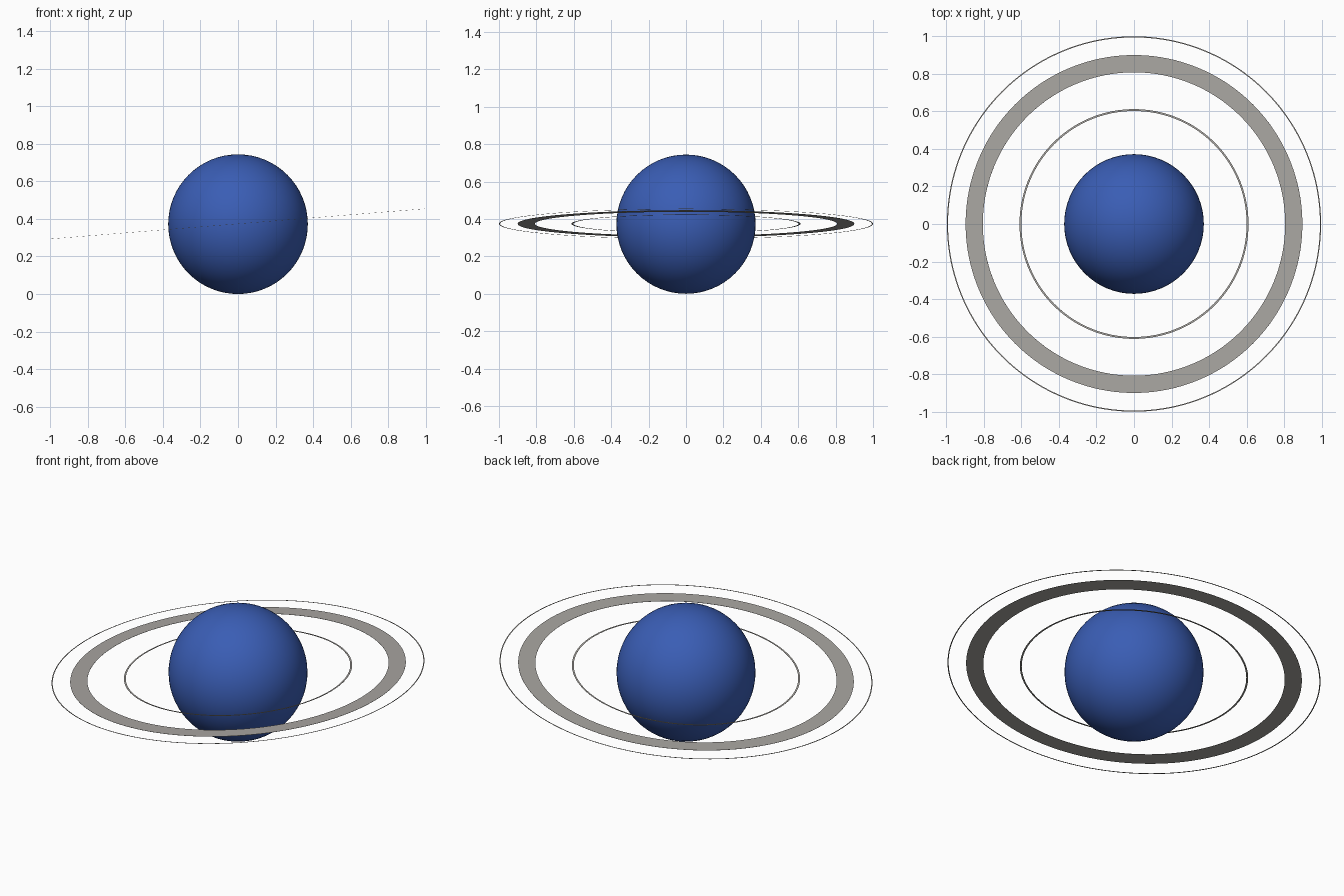
import bpy, bmesh, math
from mathutils import Matrix

if "Cube" in bpy.data.objects:
    bpy.data.objects.remove(bpy.data.objects["Cube"])

CENTRE_Z = 0.374
TILT = math.radians(-4.6)   # rings rise towards +x


def material(name, rgb):
    m = bpy.data.materials.new(name)
    m.diffuse_color = (*rgb, 1.0)
    m.use_nodes = True
    m.node_tree.nodes["Principled BSDF"].inputs["Base Color"].default_value = m.diffuse_color
    return m


blue = material("planet_blue", (0.042, 0.11, 0.46))
grey = material("ring_grey", (0.40, 0.385, 0.36))

# Planet
bpy.ops.mesh.primitive_uv_sphere_add(segments=64, ring_count=32, radius=0.372,
                                     location=(0, 0, 0.372))
planet = bpy.context.object
planet.name = "planet"
planet.data.materials.append(blue)
bpy.ops.object.shade_smooth()


# Flat ring: a thin rectangular section swept around the tilted axis
def ring(name, inner, outer, thick=0.0008, segments=160):
    bm = bmesh.new()
    h = thick / 2
    section = [(inner, -h), (outer, -h), (outer, h), (inner, h)]
    loops = []
    for i in range(segments):
        a = 2 * math.pi * i / segments
        loops.append([bm.verts.new((r * math.cos(a), r * math.sin(a), z))
                      for r, z in section])
    for i in range(segments):
        a, b = loops[i], loops[(i + 1) % segments]
        for j in range(4):
            k = (j + 1) % 4
            bm.faces.new((a[j], b[j], b[k], a[k]))
    bmesh.ops.recalc_face_normals(bm, faces=bm.faces)
    bm.transform(Matrix.Translation((0, 0, CENTRE_Z))
                 @ Matrix.Rotation(TILT, 4, 'Y'))
    mesh = bpy.data.meshes.new(name)
    bm.to_mesh(mesh)
    bm.free()
    mesh.materials.append(grey)
    obj = bpy.data.objects.new(name, mesh)
    bpy.context.collection.objects.link(obj)
    bpy.ops.object.select_all(action='DESELECT')
    obj.select_set(True)
    bpy.context.view_layer.objects.active = obj
    bpy.ops.object.shade_smooth_by_angle(angle=math.radians(30))


# Three concentric rings
ring("inner_ring", 0.602, 0.612)
ring("main_ring", 0.808, 0.900)
ring("outer_ring", 0.994, 1.000)
